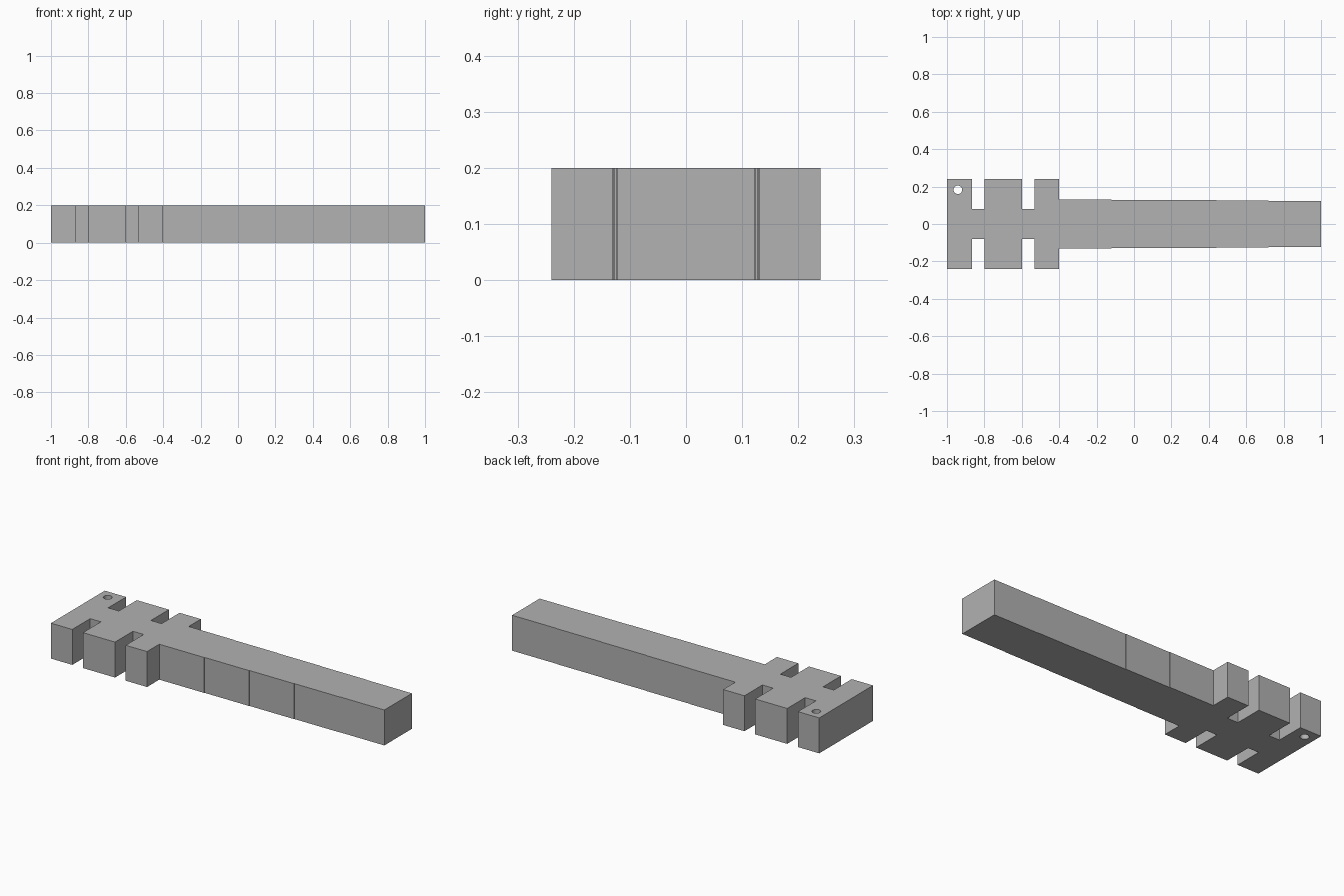
import bpy, bmesh, math

cube = bpy.data.objects.get("Cube")
if cube:
    bpy.data.objects.remove(cube, do_unlink=True)

HEIGHT = 0.2
HEAD, NECK = 0.24, 0.08          # half widths of the wide blocks and the slots
BAR_START, BAR_STEPS = -0.4, 5

# Sections along the length: (start x, end x, half width)
sections = [(-1, -0.867, HEAD), (-0.867, -0.8, NECK), (-0.8, -0.6, HEAD),
            (-0.6, -0.533, NECK), (-0.533, BAR_START, HEAD)]

# Bar narrows in slight steps towards its end
step = (1 - BAR_START) / BAR_STEPS
for i in range(BAR_STEPS):
    x = BAR_START + i * step
    sections.append((x, x + step, 0.131 - 0.002 * i))

# Mirrored outline and round hole
side = [p for a, b, w in sections for p in ((a, w), (b, w))]
outline = side + [(x, -y) for x, y in reversed(side)]
SEGMENTS = 24
hole = [(-0.942 + 0.023 * math.cos(math.tau * i / SEGMENTS),
         0.183 + 0.023 * math.sin(math.tau * i / SEGMENTS)) for i in range(SEGMENTS)]

# Extruded profile with the hole running through
curve = bpy.data.curves.new("notched_bar", "CURVE")
curve.dimensions = "2D"
curve.fill_mode = "BOTH"
curve.extrude = HEIGHT / 2
for points in (outline, hole):
    spline = curve.splines.new("POLY")
    spline.points.add(len(points) - 1)
    for point, (x, y) in zip(spline.points, points):
        point.co = (x, y, 0, 1)
    spline.use_cyclic_u = True
bar = bpy.data.objects.new("notched_bar", curve)
bpy.context.collection.objects.link(bar)

# Turn the profile into a clean closed mesh standing on the ground
bpy.ops.object.select_all(action="DESELECT")
bar.select_set(True)
bpy.context.view_layer.objects.active = bar
bpy.ops.object.convert(target="MESH")
bar = bpy.context.view_layer.objects.active
bm = bmesh.new()
bm.from_mesh(bar.data)
bmesh.ops.remove_doubles(bm, verts=bm.verts[:], dist=0.0002)
bmesh.ops.translate(bm, verts=bm.verts[:], vec=(0, 0, HEIGHT / 2))
bmesh.ops.recalc_face_normals(bm, faces=bm.faces[:])
for face in bm.faces:
    face.smooth = False
    face.material_index = 0
bm.to_mesh(bar.data)
bm.free()

# Plain grey material
grey = bpy.data.materials.new("light_grey")
grey.use_nodes = True
colour = (0.445, 0.445, 0.445, 1)
grey.diffuse_color = colour
grey.node_tree.nodes["Principled BSDF"].inputs["Base Color"].default_value = colour
bar.data.materials.clear()
bar.data.materials.append(grey)
